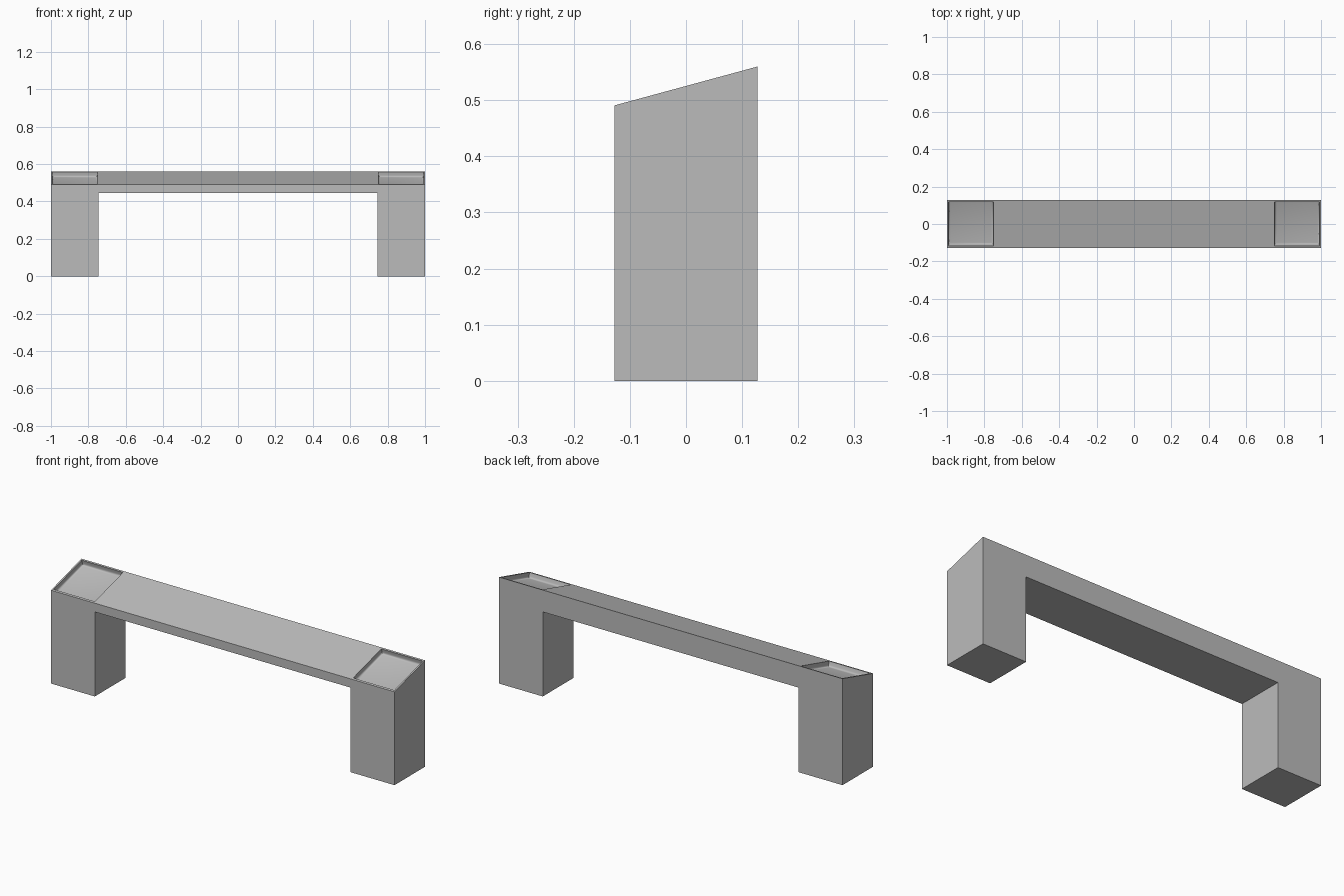
import bpy, bmesh, math
from mathutils import Matrix, Vector

if "Cube" in bpy.data.objects:
    bpy.data.objects.remove(bpy.data.objects["Cube"], do_unlink=True)

HALF_Y = 0.127
FRONT_Z, BACK_Z = 0.491, 0.56
LEG_IN, UNDER_Z = 0.745, 0.445
SLOPE = math.atan2(BACK_Z - FRONT_Z, 2 * HALF_Y)
DEPTH, FILLET = 0.028, 0.01

grey = bpy.data.materials.new("plain grey")
grey.use_nodes = True
colour = (0.5, 0.5, 0.5, 1)
grey.diffuse_color = colour
grey.node_tree.nodes["Principled BSDF"].inputs["Base Color"].default_value = colour


def make_object(name, bm):
    bmesh.ops.recalc_face_normals(bm, faces=bm.faces)
    mesh = bpy.data.meshes.new(name)
    bm.to_mesh(mesh)
    bm.free()
    mesh.materials.append(grey)
    obj = bpy.data.objects.new(name, mesh)
    bpy.context.collection.objects.link(obj)
    return obj


# Bench frame: arch profile extruded to the back, with a sloping top
right_half = [(LEG_IN, UNDER_Z), (LEG_IN, 0), (1, 0), (1, FRONT_Z)]
outline = right_half + [(-x, z) for x, z in reversed(right_half)]
bm = bmesh.new()
face = bm.faces.new([bm.verts.new((x, -HALF_Y, z)) for x, z in outline])
extruded = bmesh.ops.extrude_face_region(bm, geom=[face])
for v in extruded["geom"]:
    if isinstance(v, bmesh.types.BMVert):
        v.co.y = HALF_Y
        if v.co.z > UNDER_Z + 0.01:
            v.co.z = BACK_Z
bench = make_object("bench_frame", bm)


# Shallow tray recess at each end, square to the slope, rounded at the floor
def tray_cutter(name, x):
    bm = bmesh.new()
    bmesh.ops.create_cube(bm, size=1)
    bmesh.ops.scale(bm, vec=(0.24, 0.243, 2 * DEPTH), verts=bm.verts)
    floor_edges = [e for e in bm.edges if all(v.co.z < 0 for v in e.verts)]
    bmesh.ops.bevel(bm, geom=floor_edges, offset=FILLET, segments=3,
                    profile=0.5, affect='EDGES')
    centre = Vector((x, 0.001, (FRONT_Z + BACK_Z) / 2))
    bm.transform(Matrix.Translation(centre) @ Matrix.Rotation(SLOPE, 4, 'X'))
    cutter = make_object(name, bm)
    cutter.hide_render = True
    return cutter


bpy.context.view_layer.objects.active = bench
bench.select_set(True)
for side, name in ((-1, "right_tray_cutter"), (1, "left_tray_cutter")):
    cutter = tray_cutter(name, side * 0.872)
    mod = bench.modifiers.new("tray", 'BOOLEAN')
    mod.operation = 'DIFFERENCE'
    mod.solver = 'EXACT'
    mod.object = cutter
    bpy.ops.object.modifier_apply(modifier=mod.name)
    bpy.data.objects.remove(cutter, do_unlink=True)

bpy.ops.object.shade_smooth_by_angle(angle=math.radians(35))
